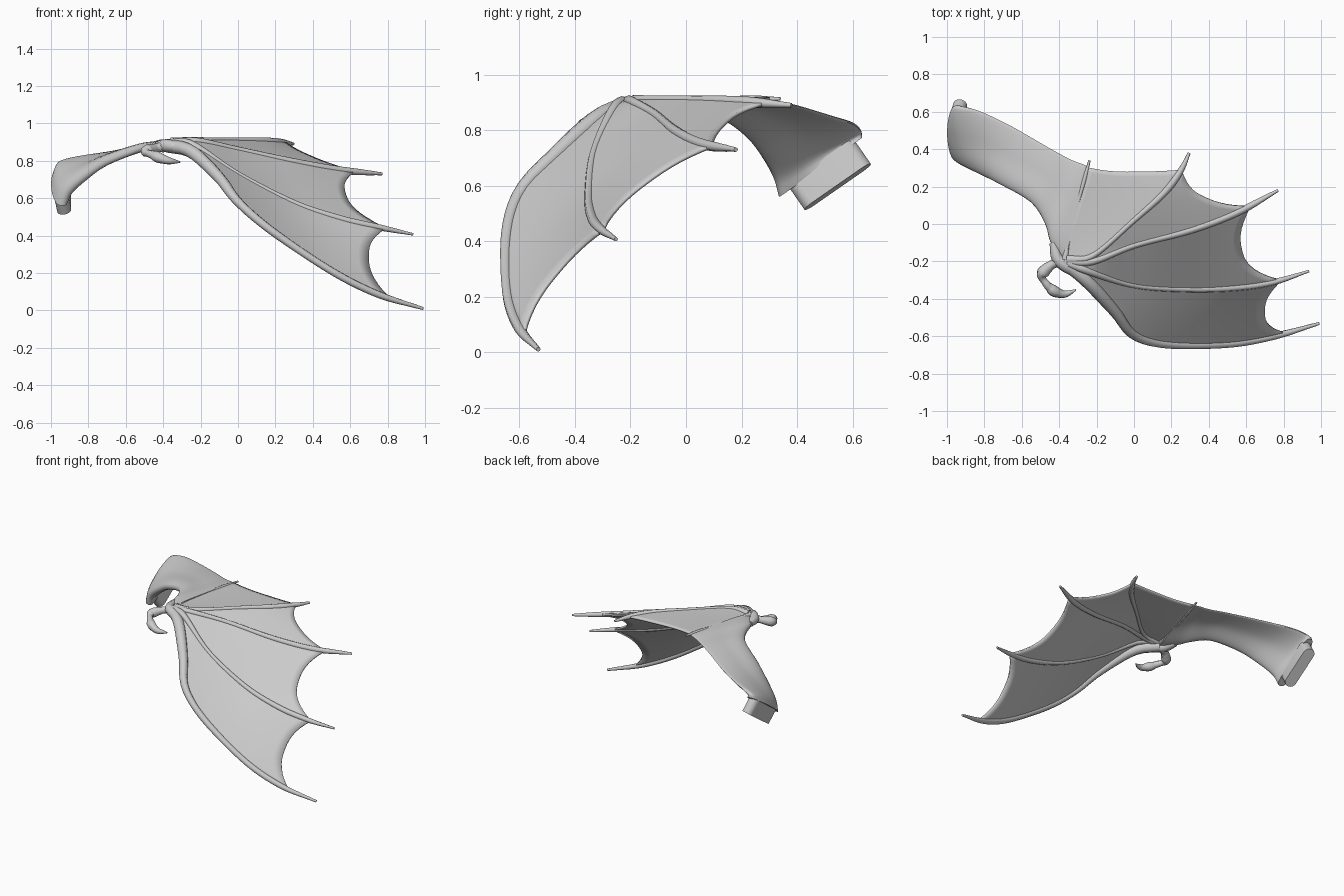
import bpy, bmesh, math
from mathutils import Vector

if "Cube" in bpy.data.objects:
    bpy.data.objects.remove(bpy.data.objects["Cube"])


def catmull(pts, n):
    """Smooth curve through points of any dimension, n steps per span."""
    p = [Vector(q) for q in pts]
    p = [p[0] * 2 - p[1]] + p + [p[-1] * 2 - p[-2]]
    out = []
    for i in range(1, len(p) - 2):
        a, b, c, d = p[i - 1:i + 3]
        for k in range(n):
            t = k / n
            out.append(0.5 * (2 * b + (c - a) * t + (2 * a - 5 * b + 4 * c - d) * t * t
                              + (3 * b - a - 3 * c + d) * t ** 3))
    return out + [p[-2].copy()]


def at(path, u):
    """Point at fraction u of the path's arc length."""
    lens = [(path[i + 1] - path[i]).length for i in range(len(path) - 1)]
    d = u * sum(lens)
    for i, l in enumerate(lens):
        if d <= l:
            return path[i].lerp(path[i + 1], d / l)
        d -= l
    return path[-1].copy()


def finish(ob, angle=50):
    bpy.ops.object.select_all(action='DESELECT')
    ob.select_set(True)
    bpy.context.view_layer.objects.active = ob
    if ob.type == 'CURVE':
        bpy.ops.object.convert(target='MESH')
    bpy.ops.object.shade_smooth_by_angle(angle=math.radians(angle))
    return ob


def mesh_object(name, bm):
    bmesh.ops.recalc_face_normals(bm, faces=bm.faces)
    me = bpy.data.meshes.new(name)
    bm.to_mesh(me)
    bm.free()
    ob = bpy.data.objects.new(name, me)
    bpy.context.collection.objects.link(ob)
    return ob


def tube(name, pts, radii, steps=6):
    """Round tapered tube through pts, radii spread evenly along it."""
    path = catmull(pts, steps)
    cu = bpy.data.curves.new(name, 'CURVE')
    cu.dimensions = '3D'
    cu.bevel_depth = 1
    cu.bevel_resolution = 2
    cu.use_fill_caps = True
    n = 36
    rad = catmull([(r, 0, 0) for r in radii], 12)
    sp = cu.splines.new('POLY')
    sp.points.add(n - 1)
    for i, p in enumerate(sp.points):
        u = i / (n - 1)
        p.co = (*at(path, u), 1)
        p.radius = max(0.003, rad[round(u * (len(rad) - 1))].x)
    ob = bpy.data.objects.new(name, cu)
    bpy.context.collection.objects.link(ob)
    return finish(ob)


# Finger bones, wrist to tip, from leading to trailing edge
fingers = [
    [(-.38, -.2, .88), (-.25, -.305, .85), (-.1, -.47, .71), (0, -.595, .58), (.18, -.645, .425),
     (.5, -.643, .21), (.75, -.60, .085), (.99, -.532, .01)],
    [(-.37, -.2, .89), (-.25, -.25, .89), (0, -.33, .73), (.3, -.35, .575), (.55, -.34, .49),
     (.75, -.31, .445), (.935, -.252, .407)],
    [(-.36, -.2, .895), (-.22, -.2, .905), (0, -.115, .86), (.3, -.035, .795), (.55, .06, .75), (.77, .18, .73)],
    [(-.36, -.19, .90), (-.22, -.17, .91), (0, .02, .91), (.16, .165, .905), (.25, .285, .897), (.295, .38, .89)],
    [(-.37, -.19, .895), (-.33, .0, .905), (-.27, .22, .913), (-.238, .34, .913)],
]
radii = [(.036, .036, .03, .024, .022, .02, .02, .018, .008), (.024, .018, .014, .015, .016, .018, .017, .007),
         (.024, .018, .016, .016, .018, .019, .018, .008), (.024, .016, .014, .015, .018, .019, .008),
         (.018, .010, .009, .010, .012, .006)]
ends = (.895, .89, .86, .89, .93)
paths = [catmull(f, 8) for f in fingers]
for i, (f, r) in enumerate(zip(fingers, radii)):
    tube(f"finger_{i + 1}", f, r)

# Skin stretched between neighbouring fingers, scalloped at the outer edge
bm = bmesh.new()
NU, NV = 22, 14
for i, mid in enumerate((.825, .775, .80, .88)):
    a, b = paths[i], paths[i + 1]
    rows = []
    for j in range(NV + 1):
        v = j / NV
        end = ends[i] if v < .5 else ends[i + 1]
        s = mid + (end - mid) * abs(2 * v - 1) ** 2.5
        rows.append([bm.verts.new(at(a, s * k / NU).lerp(at(b, s * k / NU), v)) for k in range(NU + 1)])
    for r0, r1 in zip(rows, rows[1:]):
        for k in range(NU):
            bm.faces.new((r0[k], r0[k + 1], r1[k + 1], r1[k]))
bmesh.ops.remove_doubles(bm, verts=bm.verts, dist=.0005)
skin = mesh_object("wing_membrane", bm)
mod = skin.modifiers.new("thickness", 'SOLIDIFY')
mod.thickness = .012
mod.offset = 0
finish(skin)

# Arm: lofted sections (leading edge, trailing edge, facing angle, thickness front and back)
sections = [
    (-.94, .335, .56, -.945, .635, .775, 5, .046, .045),
    (-.905, .315, .63, -.935, .63, .80, 25, .045, .032),
    (-.82, .27, .71, -.83, .605, .825, 50, .04, .016),
    (-.71, .21, .79, -.66, .525, .85, 70, .036, .010),
    (-.55, .115, .855, -.46, .41, .885, 85, .033, .008),
    (-.475, .0, .87, -.34, .345, .90, 90, .032, .007),
    (-.445, -.1, .88, -.275, .32, .91, 90, .031, .006),
    (-.37, -.2, .885, -.245, .305, .912, 90, .024, .006),
]
bm = bmesh.new()
rings, NS = [], 32
for s in catmull(sections, 4):
    lead, trail = Vector(s[0:3]), Vector(s[3:6])
    chord = (trail - lead).normalized()
    a = math.radians(s[6])
    up = Vector((-math.cos(a), 0, math.sin(a)))
    up = (up - chord * up.dot(chord)).normalized()
    ring = []
    for k in range(NS):
        th = 2 * math.pi * k / NS
        t = (1 - math.cos(th)) / 2
        blend = min(1, t / .55)
        blend = blend * blend * (3 - 2 * blend)
        h = (s[7] + (s[8] - s[7]) * blend) * abs(math.sin(th)) ** .6
        h = h if th < math.pi else -h
        ring.append(bm.verts.new(lead.lerp(trail, t) + up * (h + .012 * math.sin(math.pi * t))))
    rings.append(ring)
for r0, r1 in zip(rings, rings[1:]):
    for k in range(NS):
        bm.faces.new((r0[k], r0[(k + 1) % NS], r1[(k + 1) % NS], r1[k]))
bm.faces.new(rings[0])
bm.faces.new(rings[-1])
finish(mesh_object("wing_arm", bm))

# Stadium-shaped joint peg at the shoulder
bm = bmesh.new()
long_axis, down = Vector((0, .82, .57)), Vector((.17, .56, -.81)).normalized()
side = long_axis.cross(down).normalized()
outline = []
for k in range(20):
    th = math.pi * (k if k < 10 else k - 1) / 9
    shift = .108 if k < 10 else -.108
    outline.append(long_axis * (shift + .038 * math.sin(th)) + side * .038 * math.cos(th))
top = Vector((-.948, .485, .685))
caps = [[bm.verts.new(c + o) for o in outline] for c in (top, top + down * .11)]
for k in range(20):
    bm.faces.new((caps[0][k], caps[0][(k + 1) % 20], caps[1][(k + 1) % 20], caps[1][k]))
bm.faces.new(caps[0])
bm.faces.new(caps[1])
finish(mesh_object("shoulder_peg", bm), 30)

# Wrist knuckle joining arm, fingers and thumb
tube("wrist", [(-.43, -.1, .88), (-.41, -.18, .88), (-.37, -.22, .88), (-.3, -.265, .87)],
     (.022, .032, .034, .024))

# Thumb with knuckle, and hooked claw
tube("thumb", [(-.40, -.2, .875), (-.45, -.225, .865), (-.493, -.275, .848), (-.465, -.325, .835),
               (-.44, -.35, .825)], (.03, .024, .029, .033, .02, .022, .024))
tube("thumb_claw", [(-.465, -.325, .835), (-.425, -.36, .818), (-.37, -.375, .80), (-.31, -.352, .793)],
     (.018, .030, .024, .016, .004))
